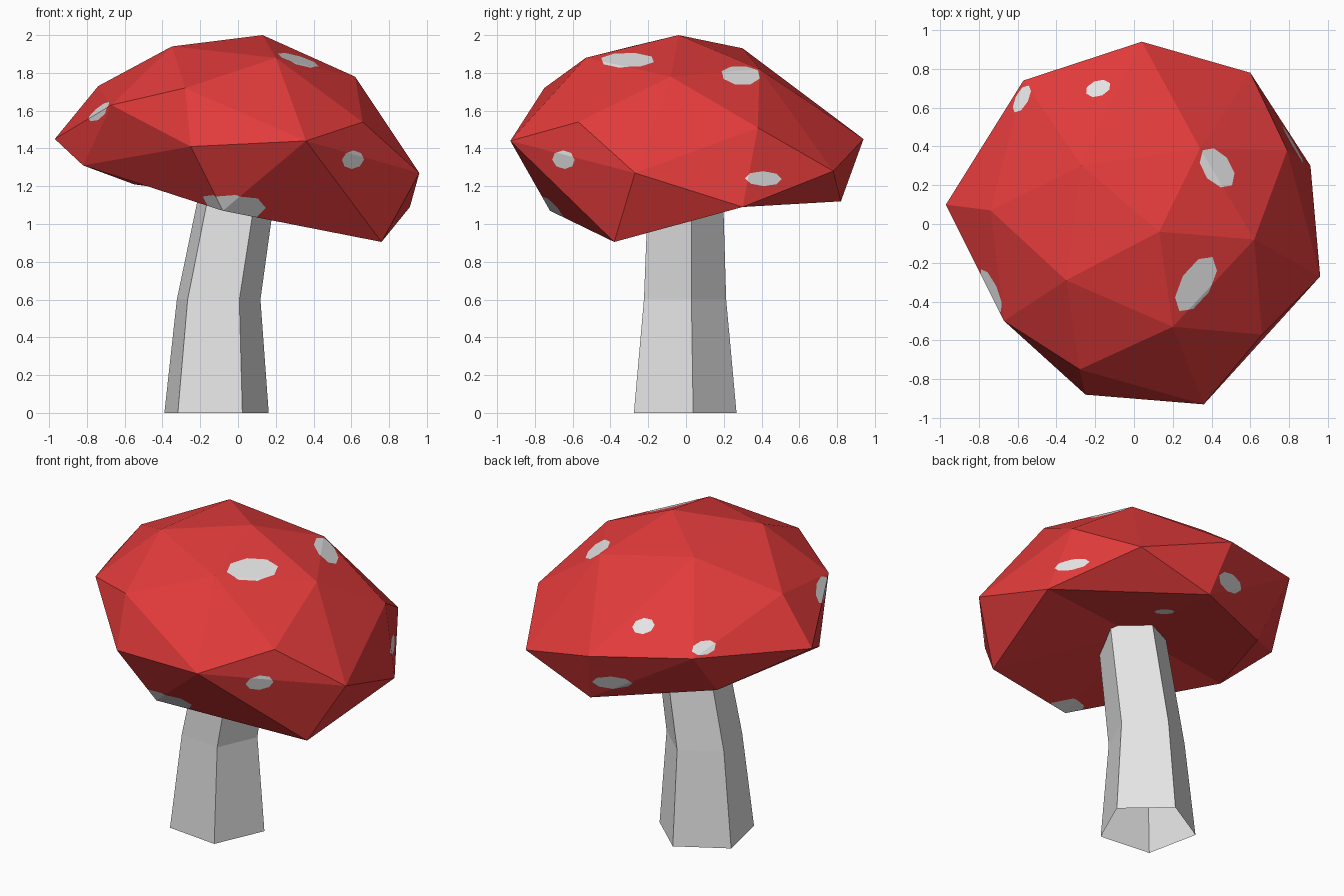
import bpy, bmesh, math
from mathutils import Vector as V

if "Cube" in bpy.data.objects:
    bpy.data.objects.remove(bpy.data.objects["Cube"])


def material(name, rgb):
    m = bpy.data.materials.new(name)
    m.diffuse_color = (*rgb, 1)
    m.use_nodes = True
    m.node_tree.nodes["Principled BSDF"].inputs["Base Color"].default_value = m.diffuse_color
    return m


red = material("red", (0.76, 0.043, 0.043))
pale = material("pale_grey", (0.78, 0.78, 0.78))


def finish(name, bm, mats):
    me = bpy.data.meshes.new(name)
    bm.to_mesh(me)
    bm.free()
    for m in mats:
        me.materials.append(m)
    ob = bpy.data.objects.new(name, me)
    bpy.context.collection.objects.link(ob)
    return ob


# Stem: bent, tapering five-sided tube, open underneath
bm = bmesh.new()
rings = []
for cx, cy, r, z in [(-.123, -.023, .292, 0), (-.11, -.02, .234, .6), (.012, -.015, .208, 1.3)]:
    rings.append([bm.verts.new((cx + r * math.cos(math.radians(12 + 72 * i)),
                                cy + r * math.sin(math.radians(12 + 72 * i)), z)) for i in range(5)])
for lo, hi in zip(rings, rings[1:]):
    for i in range(5):
        j = (i + 1) % 5
        bm.faces.new((lo[i], lo[j], hi[j], hi[i]))
finish("stem", bm, [pale])

# Cap: faceted lopsided dome as a hull of its corners
dome = [
    (.13, -.04, 2), (.62, -.08, 1.78), (.20, -.53, 1.88), (-.35, -.29, 1.94), (-.27, .30, 1.93), (.34, .39, 1.82),
    (.79, .38, 1.51), (.66, -.57, 1.54), (-.28, -.75, 1.72), (-.67, -.50, 1.63), (-.74, .07, 1.73),
    (.96, -.27, 1.27), (.36, -.93, 1.44), (-.25, -.88, 1.41), (-.97, .10, 1.45), (-.57, .74, 1.52),
    (.04, .94, 1.45), (.60, .78, 1.28)]
rim = [(.91, .30, 1.09), (.76, -.38, .905), (-.08, -.72, 1.07), (-.82, -.19, 1.31), (-.55, .47, 1.21), (.11, .82, 1.12)]
bm = bmesh.new()
for c in dome:
    bm.verts.new(c)
ring = [bm.verts.new(c) for c in rim]
bmesh.ops.convex_hull(bm, input=bm.verts[:])

# Hollow underside: swap the flat bottom for a fan rising to the stem
bottom = [f for f in bm.faces if all(v in ring for v in f.verts)]
bmesh.ops.delete(bm, geom=bottom, context='FACES')
hub = bm.verts.new((0, 0, 1.255))
for i in range(6):
    bm.faces.new((ring[i], ring[(i + 1) % 6], hub))
bmesh.ops.delete(bm, geom=[e for e in bm.edges if not e.link_faces], context='EDGES')
bmesh.ops.recalc_face_normals(bm, faces=bm.faces[:])


def spot(center, facing, along, a, b):
    """Cut an eight-sided oval into the cap and colour it pale."""
    c, n = V(center), V(facing).normalized()
    u = V(along)
    u = (u - n * u.dot(n)).normalized()
    w = n.cross(u)
    planes = []
    for i in range(8):
        t = math.radians(22.5 + 45 * i)
        d = (u * (math.cos(t) / a) + w * (math.sin(t) / b))
        planes.append((c + u * a * math.cos(t) + w * b * math.sin(t), d.normalized()))
    bm.normal_update()
    faces = [f for f in bm.faces if f.normal.dot(n) > 0.1]
    for co, no in planes:
        geom = set(faces)
        for f in faces:
            geom.update(f.edges)
            geom.update(f.verts)
        res = bmesh.ops.bisect_plane(bm, geom=list(geom), dist=1e-5, plane_co=co, plane_no=no)
        cand = {g for g in res["geom"] if isinstance(g, bmesh.types.BMFace)} | {f for f in faces if f.is_valid}
        faces = [f for f in cand if (f.calc_center_median() - co).dot(no) < 0]
    bm.normal_update()
    for f in faces:
        if f.normal.dot(n) > 0.1:
            f.material_index = 1


# Pale spots on the cap
spot((.32, -.31, 1.87), (.2, -.2, 1), (.16, .25, 0), .15, .08)
spot((.43, .29, 1.79), (.4, .3, 1), (.1, -.1, 0), .11, .08)
spot((-.185, .71, 1.65), (0, .3, 1), (1, .5, 0), .063, .045)
spot((-.58, .645, 1.56), (-.4, .3, 1), (.45, 1, 0), .073, .04)
spot((-.73, -.34, 1.595), (-.9, -.4, .2), (.1, -.23, .06), .115, .045)
spot((.61, -.65, 1.34), (.7, -.7, -.1), (1, 1, 0), .077, .046)
spot((.82, .41, 1.24), (.9, .35, .1), (-.35, .9, 0), .102, .037)
spot((-.02, -.70, 1.085), (0, -.5, -.85), (1, 0, -.2), .155, .085)
spot((-.05, .83, 1.25), (-.2, .8, -.6), (1, .2, 0), .115, .048)
spot((.12, .42, 1.15), (0, 0, -1), (1, -.8, 0), .055, .04)
finish("cap", bm, [red, pale])
